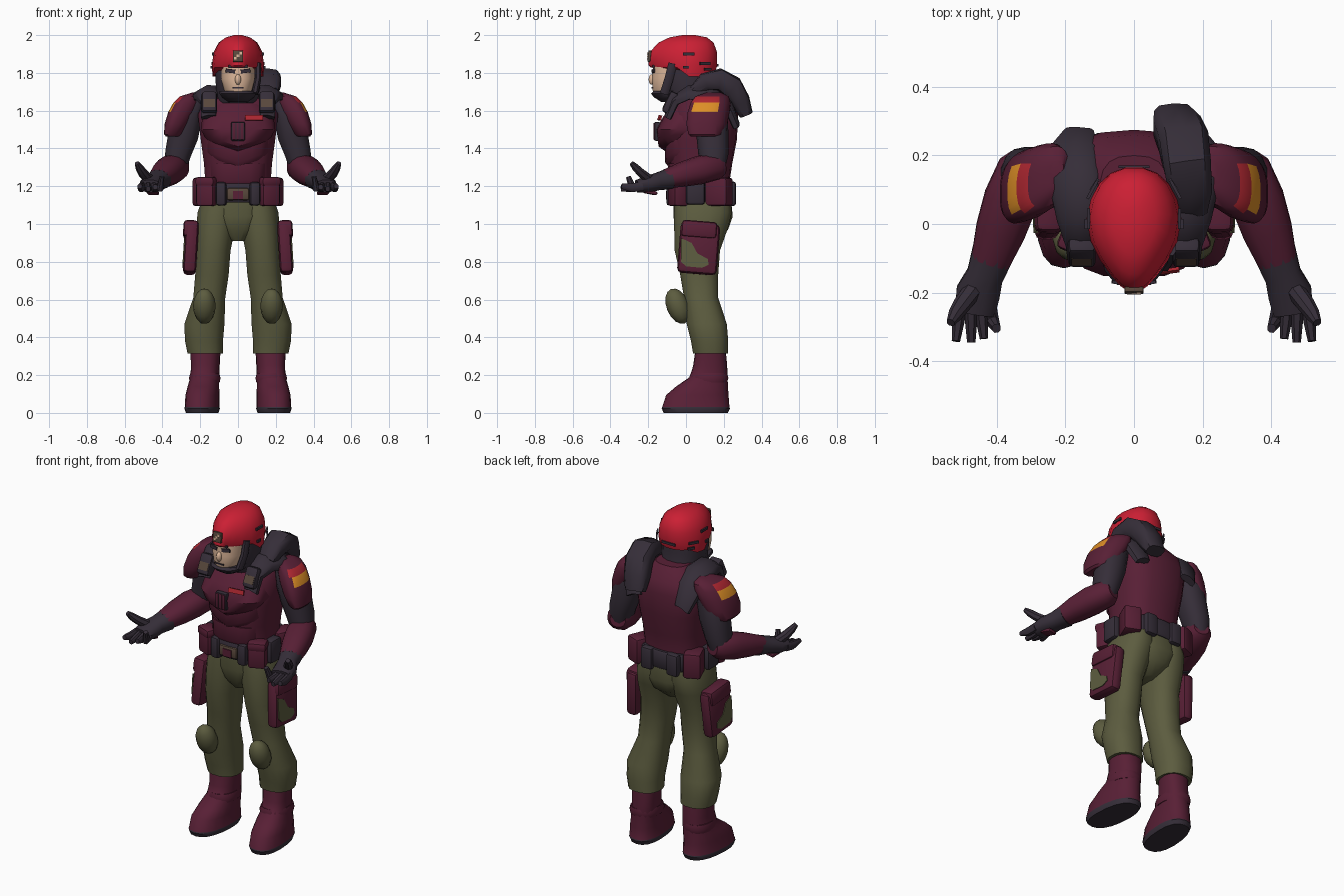
import bpy, bmesh, math
from mathutils import Vector, Matrix, Euler


def mat(name, *rgb):
    m = bpy.data.materials.new(name)
    m.diffuse_color = (*rgb, 1)
    return m


BURG = mat("burgundy", .098, .014, .036)
DARK = mat("charcoal", .036, .027, .040)
OLIVE = mat("olive", .108, .108, .05)
RED = mat("helmet red", .6, .014, .034)
ORANGE = mat("orange", .72, .27, .02)
SKIN = mat("skin", .72, .47, .32)
BROWN = mat("brown", .10, .065, .045)
PATCH = mat("patch red", .42, .02, .03)


def finish(bm, name, mats, angle=40, rule=None):
    bmesh.ops.recalc_face_normals(bm, faces=bm.faces)
    if rule:
        for f in bm.faces:
            f.material_index = rule(f.calc_center_median())
    me = bpy.data.meshes.new(name)
    bm.to_mesh(me)
    bm.free()
    for m in mats if isinstance(mats, list) else [mats]:
        me.materials.append(m)
    ob = bpy.data.objects.new(name, me)
    bpy.context.collection.objects.link(ob)
    bpy.context.view_layer.objects.active = ob
    ob.select_set(True)
    bpy.ops.object.shade_smooth_by_angle(angle=math.radians(angle))
    ob.select_set(False)
    return ob


def loft(name, rings, mats, s=1, n=14, p=2.3, path=False, rule=None, shape=None):
    """Skin rings (x, y, z, half width, half depth); path=True turns them along the path."""
    bm = bmesh.new()
    c = [Vector((s * r[0], r[1], r[2])) for r in rings]
    loops = []
    for i, r in enumerate(rings):
        u, v = Vector((1, 0, 0)), Vector((0, 1, 0))
        if path:
            t = (c[min(i + 1, len(c) - 1)] - c[max(i - 1, 0)]).normalized()
            u = (u - t * u.dot(t)).normalized()
            v = t.cross(u)
        loop = []
        for k in range(n):
            a = 2 * math.pi * (k + .5) / n
            ca, sa = math.cos(a), math.sin(a)
            q = c[i] + u * (r[3] * math.copysign(abs(ca) ** (2 / p), ca)) \
                + v * (r[4] * math.copysign(abs(sa) ** (2 / p), sa))
            loop.append(bm.verts.new(shape(q) if shape else q))
        loops.append(loop)
    for a, b in zip(loops, loops[1:]):
        for k in range(n):
            bm.faces.new((a[k], a[(k + 1) % n], b[(k + 1) % n], b[k]))
    bm.faces.new(loops[0])
    bm.faces.new(loops[-1])
    return finish(bm, name, mats, rule=rule)


def box(name, loc, size, m, rot=(0, 0, 0), bevel=.015):
    bm = bmesh.new()
    bmesh.ops.create_cube(bm, size=1)
    bmesh.ops.scale(bm, vec=size, verts=bm.verts)
    if bevel:
        bmesh.ops.bevel(bm, geom=bm.edges[:], offset=min(bevel, min(size) * .4),
                        segments=2, profile=.5, affect='EDGES')
    bm.transform(Matrix.Translation(loc) @ Euler(rot).to_matrix().to_4x4())
    return finish(bm, name, m)


def ball(name, loc, size, m, rot=(0, 0, 0)):
    bm = bmesh.new()
    bmesh.ops.create_uvsphere(bm, u_segments=12, v_segments=8, radius=1)
    bmesh.ops.scale(bm, vec=size, verts=bm.verts)
    bm.transform(Matrix.Translation(loc) @ Euler(rot).to_matrix().to_4x4())
    return finish(bm, name, m)


# Torso, layered front armour and pelvis
loft("torso", [(0, .08, 1.14, .18, .155), (0, .08, 1.22, .175, .15), (0, .08, 1.32, .182, .165),
               (0, .085, 1.45, .2, .185), (0, .095, 1.58, .215, .18), (0, .105, 1.65, .18, .155),
               (0, .095, 1.72, .1, .105)], BURG, n=18, p=2.7)


def scallop(q):
    return Vector((q.x, q.y, q.z + (abs(q.x) * .35 if q.z < 1.41 else 0)))


loft("chest_plate", [(0, .02, 1.375, .16, .115), (0, .0, 1.41, .185, .145), (0, -.005, 1.5, .2, .153),
                     (0, .02, 1.57, .19, .14), (0, .04, 1.64, .13, .1)], BURG, n=18, p=2.7, shape=scallop)
loft("upper_belly_plate", [(0, .02, 1.3, .15, .11), (0, .015, 1.325, .17, .125), (0, .02, 1.40, .175, .13)],
     BURG, n=18, p=2.6, shape=scallop)
loft("lower_belly_plate", [(0, .03, 1.2, .14, .11), (0, .025, 1.23, .15, .125), (0, .03, 1.32, .16, .125)],
     BURG, n=18, p=2.6)
loft("pelvis", [(0, .085, 1.14, .185, .155), (0, .09, 1.04, .19, .16), (0, .085, .97, .13, .14),
                (0, .07, .91, .04, .085)], OLIVE, n=16)
box("clip_base", (0, -.152, 1.49), (.072, .03, .1), DARK, bevel=.006)
for x in (-.021, 0, .021):
    box("clip_bar", (x, -.161, 1.49), (.018, .022, .09), BURG, bevel=.004)
box("chest_patch", (.085, -.139, 1.562), (.095, .009, .026), PATCH, rot=(-.3, 0, .12), bevel=0)

# Belt with buckle and pouches
loft("belt", [(0, .08, 1.115, .185, .165), (0, .08, 1.125, .193, .172), (0, .08, 1.21, .193, .172),
              (0, .08, 1.22, .185, .165)], DARK, n=18, p=2.7)
box("buckle", (0, -.086, 1.158), (.12, .03, .065), BROWN)
box("buckle_centre", (0, -.102, 1.153), (.055, .009, .045), BURG, bevel=0)
for s in (1, -1):
    box("front_pouch", (s * .162, -.042, 1.172), (.1, .085, .155), BURG, rot=(0, 0, s * .4))
    box("front_pouch_flap", (s * .163, -.045, 1.225), (.107, .09, .05), BURG, rot=(0, 0, s * .4))
    box("small_pouch", (s * .088, -.075, 1.16), (.055, .055, .125), DARK, rot=(0, 0, s * .15))
    box("side_pouch", (s * .193, .05, 1.17), (.06, .1, .135), DARK)
    box("rear_pouch", (s * .175, .175, 1.17), (.1, .125, .15), BURG, rot=(0, 0, -s * .4))
    box("back_pouch", (s * .085, .24, 1.16), (.075, .05, .13), DARK)

# Head, hood and helmet
loft("hood", [(0, .04, 1.64, .11, .12), (0, .015, 1.7, .116, .128), (0, .005, 1.77, .122, .128),
              (0, .005, 1.86, .115, .128)], DARK, n=16)
loft("face", [(0, -.07, 1.67, .05, .09), (0, -.07, 1.71, .075, .11), (0, -.07, 1.77, .09, .11),
              (0, -.07, 1.86, .086, .105)], SKIN, n=16, p=2.3)
loft("chin_guard", [(0, -.055, 1.645, .05, .075), (0, -.06, 1.67, .085, .11), (0, -.06, 1.69, .1, .128),
                    (0, -.055, 1.704, .1, .118)], DARK, n=16)
ball("nose", (0, -.18, 1.765), (.016, .018, .028), SKIN)
box("mouth", (0, -.179, 1.722), (.06, .009, .007), DARK, bevel=0)
for s in (1, -1):
    box("eye", (s * .04, -.173, 1.81), (.05, .009, .02), DARK, rot=(0, -s * .12, s * .16), bevel=0)
    loft("cheek_strap", [(s * x, y, z, .018, .025) for x, y, z in
                         ((s * .106, -.07, 1.85), (s * .106, -.09, 1.77), (s * .09, -.115, 1.69))],
         DARK, n=8, path=True)


def egg(q):
    k = 1 - .5 * max(0, (-q.y) / .2) ** 1.3
    lift = 0
    if q.z < 1.80:
        lift = .048 if q.y < -.04 else .025 if q.y > .1 else 0
    return Vector((q.x * k, q.y, q.z + lift))


loft("helmet", [(0, -.015, 1.78, .136, .172), (0, -.017, 1.84, .14, .184), (0, -.014, 1.91, .13, .18),
                (0, .0, 1.96, .104, .148), (0, .012, 1.988, .065, .1), (0, .015, 2.0, .02, .035)],
     RED, n=20, p=2.2, shape=egg)
box("brow_shadow_band", (0, -.172, 1.834), (.1, .012, .014), DARK, bevel=0)
box("helmet_lamp", (0, -.194, 1.888), (.055, .016, .06), BROWN, rot=(-.12, 0, 0), bevel=.004)
for x, z in ((0, 1.89), (-.014, 1.878), (.014, 1.903)):
    box("lamp_lens", (x, -.202, z), (.014, .006, .013), SKIN, rot=(-.12, 0, 0), bevel=0)
for s in (1, -1):
    for y, z, w, x, a in ((.015, 1.9, .06, .1325, 0), (.0, 1.83, .03, .14, 0), (.10, 1.85, .06, .1215, .5),
                          (.115, 1.82, .04, .115, .6)):
        box("helmet_slot", (s * x, y, z), (.009, w, .014), DARK, rot=(0, 0, s * a), bevel=0)
box("rear_helmet_slot", (0, .167, 1.84), (.09, .008, .014), DARK, bevel=0)

for s in (1, -1):
    # Shoulder harness
    def droop(q):
        return Vector((q.x, q.y, q.z - max(0, abs(q.x) - .17) * .55))

    loft("shoulder_strap", [(.155, -.095, 1.57, .04, .02), (.155, -.055, 1.66, .045, .025),
                            (.165, .02, 1.708, .062, .028), (.178, .13, 1.705, .075, .028),
                            (.176, .22, 1.645, .065, .025), (.16, .264, 1.53, .045, .02)],
         DARK, s, n=10, p=4, path=True, shape=droop)
    box("strap_pad", (s * .152, -.083, 1.642), (.08, .05, .12), DARK, rot=(-.45, 0, 0))
    box("strap_label", (s * .152, -.108, 1.639), (.06, .009, .045), BROWN, rot=(-.45, 0, 0), bevel=0)

    # Sleeves, forearms and gloves
    loft("upper_arm", [(.22, .135, 1.65, .05, .07), (.265, .13, 1.58, .08, .09), (.29, .14, 1.47, .082, .085),
                       (.318, .145, 1.37, .07, .08), (.335, .14, 1.29, .06, .065)], DARK, s, path=True)
    loft("forearm", [(.315, .2, 1.31, .045, .045), (.325, .165, 1.305, .072, .07),
                     (.36, .07, 1.285, .08, .076), (.39, -.02, 1.262, .074, .066),
                     (.42, -.11, 1.238, .058, .05)], BURG, s, path=True)
    loft("glove_palm", [(.412, -.085, 1.24, .063, .057), (.435, -.15, 1.225, .055, .048),
                        (.455, -.2, 1.21, .066, .045), (.465, -.26, 1.2, .06, .034)],
         DARK, s, n=12, path=True)
    box("glove_plate", (s * .452, -.19, 1.168), (.06, .07, .02), BURG, rot=(-.2, 0, s * .2))
    for x, tip in ((.422, (.402, -.305, 1.25)), (.448, (.438, -.335, 1.195)),
                   (.476, (.475, -.345, 1.185)), (.505, (.52, -.342, 1.2))):
        mid = ((x + tip[0]) / 2, -.285, 1.192)
        loft("finger", [(x, -.23, 1.2, .02, .026), (*mid, .019, .025), (*tip, .013, .014)],
             DARK, s, n=8, path=True)
    loft("thumb", [(.46, -.18, 1.225, .028, .028), (.502, -.235, 1.268, .026, .024),
                   (.522, -.265, 1.297, .021, .021), (.535, -.288, 1.322, .013, .013)], DARK, s, n=8, path=True)

    # Shoulder guard, swept back at its inner edge, with painted badge bands
    def sweep(q):
        return Vector((q.x, q.y - (abs(q.x) - .3) * .35, q.z))

    def badge(q, s=s):
        if abs(q.y - .112) > .07 or not 1.585 < q.z < 1.675 or s * q.x < .28:
            return 0
        return 1 if q.z < 1.64 else 2

    loft("shoulder_guard", [(.225, .12, 1.695, .02, .04), (.25, .12, 1.675, .06, .085),
                            (.27, .12, 1.642, .073, .1), (.294, .118, 1.592, .076, .105),
                            (.322, .118, 1.53, .067, .104), (.342, .12, 1.475, .05, .09),
                            (.345, .12, 1.462, .036, .075)],
         [BURG, ORANGE, PATCH], s, n=24, p=2.5, rule=badge, shape=sweep)

    # Trousers, knee pads and thigh pouches
    loft("trouser_leg", [(.1, .09, 1.12, .095, .15), (.108, .09, 1.06, .108, .155), (.118, .08, .98, .104, .145),
                         (.13, .06, .86, .092, .122), (.138, .07, .73, .09, .102),
                         (.152, .08, .61, .086, .092), (.178, .11, .47, .108, .108),
                         (.18, .125, .38, .102, .1), (.174, .13, .315, .095, .094)], OLIVE, s, n=16)
    ball("knee_pad", (s * .178, -.043, .565), (.06, .06, .098), OLIVE, rot=(.38, 0, 0))
    box("thigh_pouch", (s * .25, .067, .87), (.07, .21, .27), BURG, rot=(-.08, -s * .06, 0), bevel=.025)
    box("thigh_pouch_flap", (s * .25, .07, .97), (.08, .19, .09), BURG, rot=(-.08, -s * .06, 0), bevel=.02)
    bm = bmesh.new()
    out = [(-.026, .925), (.03, .9), (.06, .845), (.115, .815), (.12, .785), (.085, .768), (.0, .776), (-.026, .8)]
    bm.faces.new([bm.verts.new((s * (.283 - (z - .87) * .06), y, z)) for y, z in out])
    ex = bmesh.ops.extrude_face_region(bm, geom=bm.faces[:])
    bmesh.ops.translate(bm, vec=(s * .006, 0, 0), verts=[g for g in ex["geom"] if isinstance(g, bmesh.types.BMVert)])
    finish(bm, "thigh_pouch_patch", OLIVE)

    # Boots with dark soles
    def splay(q, s=s):
        return Vector((q.x + s * (.1 - q.y) * .08, q.y, q.z))

    loft("boot", [(.175, .13, .335, .08, .08), (.175, .128, .25, .075, .09), (.178, .12, .19, .075, .1),
                  (.182, .085, .14, .082, .137), (.185, .06, .095, .088, .165), (.186, .052, .03, .09, .178),
                  (.186, .052, .024, .092, .181), (.186, .052, 0, .084, .17)],
         [BURG, DARK], s, n=18, p=2.4, shape=splay, rule=lambda q: int(q.z < .029))
    loft("boot_cuff", [(.176, .118, .16, .08, .1), (.176, .12, .185, .085, .106), (.176, .122, .21, .078, .098)],
         BURG, s, n=16)

# Rolled pack carried on one shoulder
loft("shoulder_pack", [(.165, .04, 1.70, .05, .03), (.165, .1, 1.75, .065, .05), (.155, .175, 1.765, .072, .06),
                       (.145, .24, 1.728, .075, .062), (.125, .288, 1.652, .072, .052),
                       (.115, .318, 1.58, .058, .037)], DARK, n=10, p=3.2, path=True)
